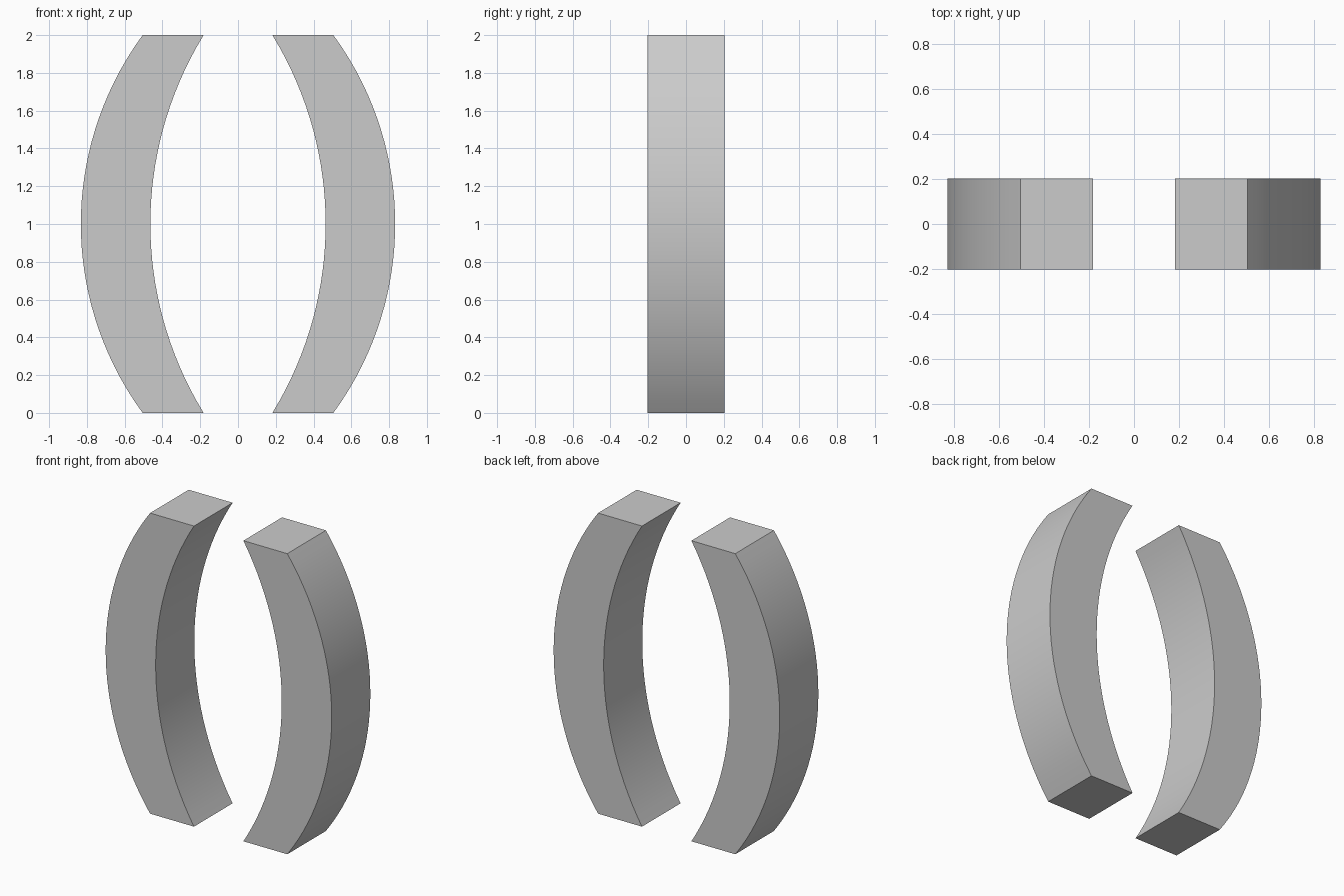
import bpy, bmesh, math

if "Cube" in bpy.data.objects:
    bpy.data.objects.remove(bpy.data.objects["Cube"])

STEPS = 32          # segments along each curved side
HALF_DEPTH = 0.203


def arc_x(end_x, mid_x, z):
    """x on the circular arc bulging from end_x (z=0, z=2) to mid_x (z=1)."""
    sag = mid_x - end_x
    r = (1 + sag * sag) / (2 * sag)
    return mid_x - r + math.sqrt(r * r - (z - 1) ** 2)


def curved_bar(name, side):
    bm = bmesh.new()
    zs = [2 * i / STEPS for i in range(STEPS + 1)]
    # rectangular cross-section rings stacked along the arc
    rings = []
    for z in zs:
        xi, xo = arc_x(0.182, 0.464, z), arc_x(0.505, 0.832, z)
        rings.append([bm.verts.new((side * x, y, z)) for x, y in (
            (xi, -HALF_DEPTH), (xo, -HALF_DEPTH), (xo, HALF_DEPTH), (xi, HALF_DEPTH))])
    for a, b in zip(rings, rings[1:]):
        for i in range(4):
            j = (i + 1) % 4
            bm.faces.new((a[i], a[j], b[j], b[i]))
    # flat end caps
    bm.faces.new(rings[0])
    bm.faces.new(rings[-1])
    bmesh.ops.recalc_face_normals(bm, faces=bm.faces)
    mesh = bpy.data.meshes.new(name)
    bm.to_mesh(mesh)
    bm.free()
    obj = bpy.data.objects.new(name, mesh)
    bpy.context.collection.objects.link(obj)
    # smooth curve, sharp edges
    bpy.ops.object.select_all(action='DESELECT')
    obj.select_set(True)
    bpy.context.view_layer.objects.active = obj
    bpy.ops.object.shade_smooth_by_angle(angle=math.radians(30))


# mirrored pair, bulging outward
curved_bar("left_curved_bar", -1)
curved_bar("right_curved_bar", 1)
